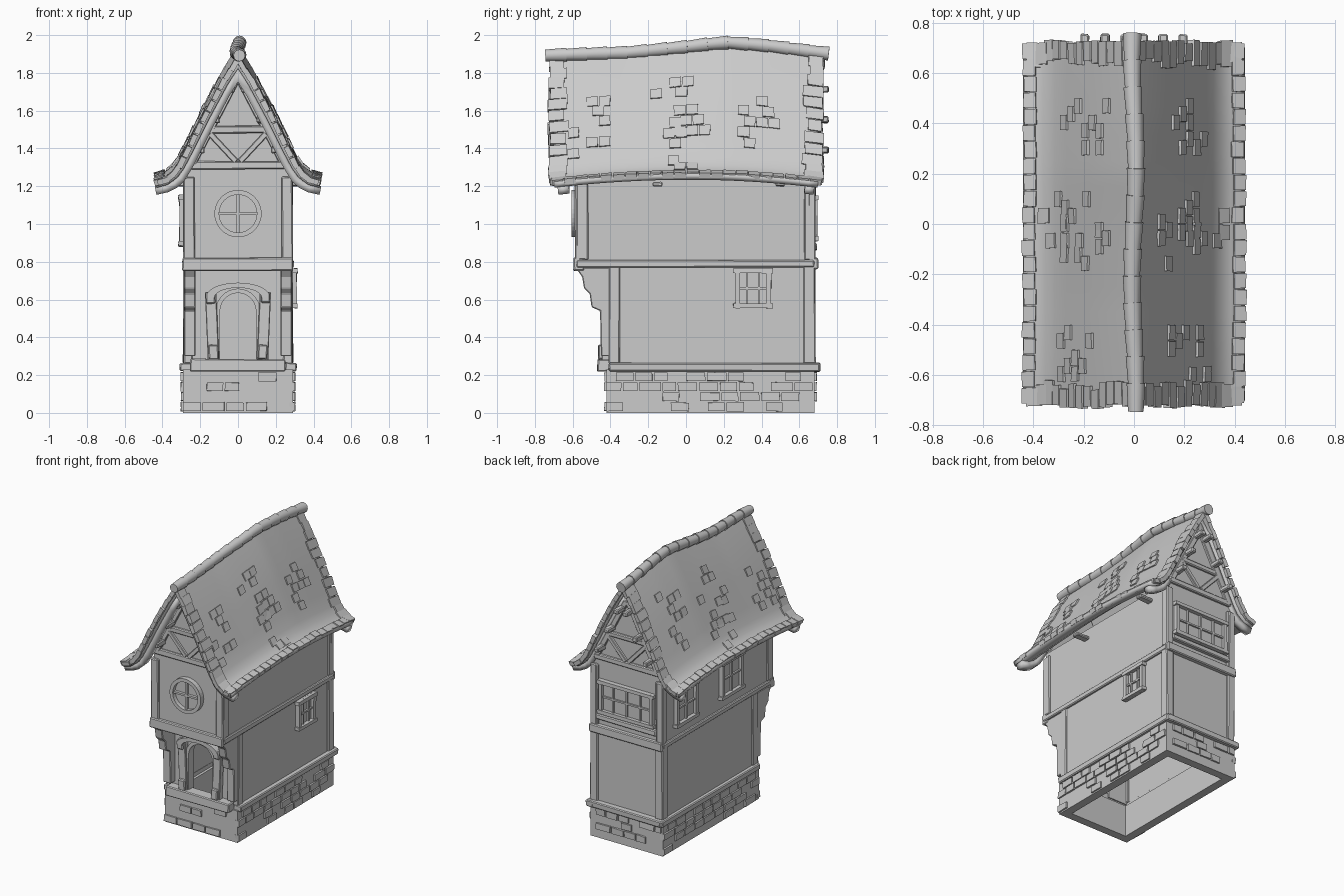
import bpy, bmesh, math, random
from mathutils import Vector, Matrix

random.seed(4)
cube = bpy.data.objects.get("Cube")
if cube:
    bpy.data.objects.remove(cube, do_unlink=True)

GREY = (0.6, 0.6, 0.6, 1)
mat = bpy.data.materials.new("plain_grey")
mat.use_nodes = True
mat.diffuse_color = GREY
mat.node_tree.nodes["Principled BSDF"].inputs["Base Color"].default_value = GREY


# --- helpers ---
def finish(name, bm, bevel=0.0, smooth=False):
    bmesh.ops.recalc_face_normals(bm, faces=bm.faces)
    mesh = bpy.data.meshes.new(name)
    bm.to_mesh(mesh)
    bm.free()
    mesh.materials.append(mat)
    ob = bpy.data.objects.new(name, mesh)
    bpy.context.collection.objects.link(ob)
    if bevel:
        mod = ob.modifiers.new("worn_edges", 'BEVEL')
        mod.width = bevel
        mod.segments = 1
    if smooth:
        bpy.ops.object.select_all(action='DESELECT')
        ob.select_set(True)
        bpy.context.view_layer.objects.active = ob
        bpy.ops.object.shade_smooth_by_angle(angle=math.radians(35))
    return ob


def add_box(bm, lo, hi, M=Matrix(), wobble=0.0):
    lo, hi = Vector(lo), Vector(hi)
    local = Matrix.Translation((lo + hi) / 2) @ Matrix.Diagonal((*(hi - lo), 1))
    for v in bmesh.ops.create_cube(bm, size=1, matrix=M @ local)['verts']:
        v.co += Vector([random.uniform(-wobble, wobble) for _ in range(3)])


def box(name, lo, hi, bevel=0.0, wobble=0.0):
    bm = bmesh.new()
    add_box(bm, lo, hi, wobble=wobble)
    return finish(name, bm, bevel)


def beam(name, lo, hi):
    return box(name, lo, hi, 0.006, 0.003)


def bar(name, p, q, y, width, depth):
    """Slanted timber between two (x, z) points."""
    p, q = Vector((p[0], y, p[1])), Vector((q[0], y, q[1]))
    M = Matrix.Translation((p + q) / 2) @ (q - p).to_track_quat('X', 'Y').to_matrix().to_4x4()
    half = (q - p).length / 2
    bm = bmesh.new()
    add_box(bm, (-half, -depth / 2, -width / 2), (half, depth / 2, width / 2), M)
    return finish(name, bm, 0.004)


def prism(name, pts, axis, a, b, bevel=0.0):
    """Extrude an outline: (x, z) along y or (y, z) along x."""
    def place(p, d):
        return (p[0], d, p[1]) if axis == 'y' else (d, p[0], p[1])
    bm = bmesh.new()
    face = bm.faces.new([bm.verts.new(place(p, a)) for p in pts])
    ext = bmesh.ops.extrude_face_region(bm, geom=[face])['geom']
    shift = Vector(place((0, 0), b - a))
    bmesh.ops.translate(bm, vec=shift, verts=[v for v in ext if isinstance(v, bmesh.types.BMVert)])
    return finish(name, bm, bevel)


def arc(r, z, n=14, squash=1.0):
    return [(-r * math.cos(math.pi * i / n), z + squash * r * math.sin(math.pi * i / n)) for i in range(n + 1)]


def interp(table, v):
    for (a, fa), (b, fb) in zip(table, table[1:]):
        if v <= b:
            return fa + (fb - fa) * (v - a) / (b - a)
    return table[-1][1]


# --- stone base, open underneath ---
for s, side in ((-1, "right"), (1, "left")):
    box(side + "_base_wall", (s * 0.26 - 0.03, -0.42, 0), (s * 0.26 + 0.03, 0.68, 0.23))
    beam(side + "_sill", (s * 0.28 - 0.03, -0.41, 0.22), (s * 0.28 + 0.03, 0.71, 0.265))
for y, end in ((-0.39, "front"), (0.65, "back")):
    box(end + "_base_wall", (-0.28, y - 0.03, 0), (0.28, y + 0.03, 0.23))
beam("front_step", (-0.255, -0.47, 0.22), (0.25, -0.38, 0.285))
beam("back_sill", (-0.29, 0.64, 0.22), (0.29, 0.71, 0.265))

# Raised bricks on all four faces
bm = bmesh.new()
faces = ((0, -0.42, 0, 0.58), (math.pi, 0.68, 0, 0.58), (math.pi / 2, -0.29, 0.13, 1.1), (-math.pi / 2, -0.29, 0.13, 1.1))
for angle, off, mid, length in faces:
    out = -abs(off)
    M = Matrix.Translation((0, mid, 0)) @ Matrix.Rotation(angle, 4, 'Z')
    for row in range(4):
        u = -length / 2 + (row % 2) * 0.05
        while u < length / 2 - 0.05:
            w = min(random.uniform(0.08, 0.13), length / 2 - u)
            if random.random() < 0.55:
                z = 0.01 + row * 0.053
                add_box(bm, (u, out - 0.012, z), (u + w - 0.01, out + 0.02, z + 0.045), M, 0.002)
            u += w
finish("base_bricks", bm)

# --- lower storey ---
for s, side in ((-1, "right"), (1, "left")):
    box(side + "_lower_wall", (s * 0.265 - 0.015, -0.39, 0.25), (s * 0.265 + 0.015, 0.67, 0.8))
    beam(side + "_front_post", (s * 0.265 - 0.025, -0.41, 0.26), (s * 0.265 + 0.025, -0.35, 0.78))
    beam(side + "_back_post", (s * 0.26 - 0.03, 0.62, 0.26), (s * 0.26 + 0.03, 0.685, 0.78))
    beam(side + "_floor_beam", (s * 0.27 - 0.025, -0.58, 0.77), (s * 0.27 + 0.025, 0.68, 0.81))
    corbel = [(-0.38, 0.3), (-0.45, 0.3), (-0.455, 0.54), (-0.50, 0.56), (-0.51, 0.63),
              (-0.54, 0.66), (-0.55, 0.72), (-0.585, 0.77), (-0.38, 0.77)]
    prism(side + "_corbel", corbel, 'x', s * 0.225, s * 0.285, 0.005)
box("back_lower_wall", (-0.27, 0.64, 0.25), (0.27, 0.67, 0.8))
beam("back_floor_beam", (-0.29, 0.65, 0.76), (0.29, 0.70, 0.82))
beam("front_floor_beam", (-0.295, -0.595, 0.75), (0.29, -0.54, 0.82))
box("overhang_floor", (-0.27, -0.56, 0.77), (0.27, -0.36, 0.8))

# Front wall with an open arched doorway
doorway = [(-0.095, 0.25)] + arc(0.095, 0.54) + [(0.095, 0.25)]
prism("front_lower_wall", [(-0.27, 0.25)] + doorway + [(0.27, 0.25), (0.27, 0.78), (-0.27, 0.78)], 'y', -0.40, -0.37)
rim = [(-0.118, 0.28)] + arc(0.118, 0.54) + [(0.118, 0.28)]
inner = [(0.095, 0.28)] + arc(0.095, 0.54)[::-1] + [(-0.095, 0.28)]
prism("door_frame", rim + inner, 'y', -0.43, -0.37)
prism("door_hood", arc(0.165, 0.62, squash=0.42) + arc(0.125, 0.61, squash=0.42)[::-1], 'y', -0.47, -0.39)
for s, side in ((-1, "right"), (1, "left")):
    bar(side + "_door_post", (s * 0.13, 0.28), (s * 0.145, 0.64), -0.425, 0.04, 0.06)
    beam(side + "_door_capital", (s * 0.145 - 0.025, -0.465, 0.58), (s * 0.145 + 0.025, -0.39, 0.64))
    beam(side + "_door_foot", (s * 0.13 - 0.025, -0.465, 0.285), (s * 0.13 + 0.025, -0.39, 0.36))

# --- upper storey and gables ---
gable = [(-0.275, 0.79), (0.275, 0.79), (0.275, 1.27), (0.17, 1.50), (0, 1.82), (-0.17, 1.50), (-0.275, 1.27)]
for y, end, d in ((-0.57, "front", -1), (0.665, "back", 1)):
    prism(end + "_gable_wall", gable, 'y', y, y - d * 0.03)
    lo, hi = y - 0.018, y + 0.018
    beam(end + "_tie_beam", (-0.26, lo, 1.29), (0.26, hi, 1.33))
    beam(end + "_collar_beam", (-0.16, lo, 1.48), (0.16, hi, 1.52))
    for s, side in ((-1, "right"), (1, "left")):
        beam(f"{end}_{side}_upper_post", (s * 0.26 - 0.03, lo, 0.81), (s * 0.26 + 0.03, hi, 1.25))
        bar(f"{end}_{side}_brace", (s * 0.15, 1.48), (s * 0.01, 1.33), y, 0.036, 0.03)
        bar(f"{end}_{side}_gable_rafter", (s * 0.25, 1.30), (s * 0.005, 1.77), y, 0.035, 0.036)
        for x, z in ((0.035, 1.71), (0.115, 1.55), (0.195, 1.39)):
            beam(f"{end}_{side}_purlin_end", (s * x - 0.018, min(y, y + d * 0.09), z - 0.015),
                 (s * x + 0.018, max(y, y + d * 0.09), z + 0.02))
for s, side in ((-1, "right"), (1, "left")):
    box(side + "_upper_wall", (s * 0.265 - 0.015, -0.56, 0.79), (s * 0.265 + 0.015, 0.66, 1.28))
    for y in (-0.55, 0.655):
        beam(side + "_upper_corner_post", (s * 0.265 - 0.025, y - 0.03, 0.81), (s * 0.265 + 0.025, y + 0.03, 1.25))
    for y in (-0.15, 0.5):
        beam(side + "_eave_stub", (s * 0.32 - 0.06, y - 0.025, 1.20), (s * 0.32 + 0.06, y + 0.025, 1.225))


# --- windows ---
def window(name, loc, angle, w, h, cols, rows):
    M = Matrix.Translation(loc) @ Matrix.Rotation(angle, 4, 'Z')
    bm = bmesh.new()
    x, z, f = w / 2, h / 2, 0.025
    add_box(bm, (-x, -0.008, -z), (x, 0.002, z), M)
    for s in (-1, 1):
        add_box(bm, (s * (x - f / 2) - f / 2, -0.03, -z), (s * (x - f / 2) + f / 2, 0, z), M, 0.002)
        add_box(bm, (-x - 0.01, -0.036, s * (z - f / 2) - f / 2), (x + 0.01, 0, s * (z - f / 2) + f / 2), M, 0.002)
    for i in range(1, cols):
        u = -x + w * i / cols
        add_box(bm, (u - 0.006, -0.02, -z), (u + 0.006, 0, z), M)
    for i in range(1, rows):
        v = -z + h * i / rows
        add_box(bm, (-x, -0.02, v - 0.006), (x, 0, v + 0.006), M)
    finish(name, bm)


window("lower_side_window", (0.28, 0.355, 0.66), math.pi / 2, 0.19, 0.21, 3, 2)
window("upper_side_window_back", (-0.28, 0.42, 1.01), -math.pi / 2, 0.24, 0.26, 2, 2)
window("upper_side_window_front", (-0.28, -0.1, 1.02), -math.pi / 2, 0.24, 0.27, 2, 2)
window("back_window", (0, 0.665, 1.03), math.pi, 0.43, 0.24, 4, 2)
beam("back_window_rail", (-0.24, 0.655, 0.86), (0.24, 0.695, 0.90))

ring = prism("round_window_ring", arc(0.125, 1.055, 16) + [(-x, 2.11 - z) for x, z in arc(0.125, 1.055, 16)[1:-1]],
             'y', -0.605, -0.565)
hole = prism("round_window_cutter", [(x * 0.8, 1.055 + (z - 1.055) * 0.8) for x, z in arc(0.125, 1.055, 16)] +
             [(-x * 0.8, 1.055 - (z - 1.055) * 0.8) for x, z in arc(0.125, 1.055, 16)[1:-1]], 'y', -0.65, -0.575)
hole.hide_render = True
hole.hide_set(True)
cut = ring.modifiers.new("opening", 'BOOLEAN')
cut.operation = 'DIFFERENCE'
cut.object = hole
box("round_window_upright", (-0.007, -0.595, 0.955), (0.007, -0.57, 1.155))
box("round_window_crossbar", (-0.1, -0.595, 1.048), (0.1, -0.57, 1.062))

# --- swept, sagging roof ---
SLOPE = [(0, 1.88), (0.08, 1.755), (0.18, 1.57), (0.27, 1.39), (0.315, 1.305), (0.345, 1.265), (0.385, 1.235), (0.44, 1.22)]
RIDGE = [(-0.75, 0), (-0.3, 0.015), (0, 0.045), (0.2, 0.07), (0.4, 0.055), (0.75, 0.01)]


def height(x, y):
    k = abs(x) / 0.44
    return interp(SLOPE, abs(x)) + interp(RIDGE, y) * (1 - k) + 0.045 * (1 - (y / 0.72) ** 2) * k


def slope_frame(s, x, y):
    """Matrix with x down the slope, y along the ridge, z out of the roof."""
    e = 0.01
    down = Vector((s * 2 * e, 0, height(x + e, y) - height(x - e, y))).normalized()
    along = Vector((0, 2 * e, height(x, y + e) - height(x, y - e))).normalized()
    out = down.cross(along).normalized()
    if out.z < 0:
        out = -out
    M = Matrix((down, along, out)).transposed().to_4x4()
    M.translation = (s * x, y, height(x, y))
    return M


def roof_layer(name, y0, y1, drop, thick, ny):
    xs = [-x for x, _ in SLOPE[:0:-1]] + [x for x, _ in SLOPE]
    bm = bmesh.new()
    rows = []
    for j in range(ny + 1):
        y = y0 + (y1 - y0) * j / ny
        rows.append([])
        for x in xs:
            a = min(max(abs(x), 0.01), 0.43)
            n = slope_frame(1, a, y).col[2]
            rows[-1].append(bm.verts.new((x, y, height(x, y) - drop / n[2])))
    for r, q in zip(rows, rows[1:]):
        for i in range(len(xs) - 1):
            bm.faces.new((r[i], r[i + 1], q[i + 1], q[i]))
    ob = finish(name, bm, smooth=True)
    if ob.data.polygons[0].normal.z < 0:
        ob.data.flip_normals()
    mod = ob.modifiers.new("thickness", 'SOLIDIFY')
    mod.thickness = thick
    mod.offset = -1
    mod.use_even_offset = True


roof_layer("roof", -0.70, 0.70, 0, 0.032, 28)
roof_layer("front_barge_rafter", -0.68, -0.62, 0.03, 0.04, 1)
roof_layer("back_barge_rafter", 0.63, 0.68, 0.03, 0.04, 1)

# Shingles along the gable edges, along the eaves and in loose patches
bm = bmesh.new()


def shingle(s, x, y, length, width):
    add_box(bm, (-length / 2, -width / 2, -0.02), (length / 2, width / 2, 0.009),
            slope_frame(s, x, y) @ Matrix.Rotation(math.radians(2), 4, 'Y'), 0.002)


for s in (-1, 1):
    for end in (-1, 1):
        for i in range(13):
            w = random.uniform(0.07, 0.11)
            shingle(s, 0.025 + i * 0.031, end * (random.uniform(0.715, 0.735) - w / 2), 0.06, w)
    for i in range(22):
        shingle(s, 0.41 + random.uniform(0, 0.01), -0.68 + i * 0.065, 0.05, 0.06)
    for cy, cx in ((-0.09, 0.19), (0.37, 0.19), (-0.53, 0.23), (0.0, 0.27)):
        for i in range(10):
            row = random.randint(-3, 3)
            shingle(s, cx + row * 0.028, cy + random.randint(-1, 1) * 0.066 + (row % 2) * 0.033, 0.055, 0.06)
finish("shingles", bm)

# Overlapping ridge caps
bm = bmesh.new()
COUNT = 14
for i in range(COUNT):
    a, b = [-0.745 + 1.495 * k / COUNT for k in (i, i + 1)]
    p, q = [Vector((0.008 * math.sin(7 * y), y, height(0, y) + 0.012)) for y in (a, b + 0.006)]
    M = Matrix.Translation((p + q) / 2) @ (q - p).to_track_quat('Z', 'Y').to_matrix().to_4x4()
    bmesh.ops.create_cone(bm, cap_ends=True, segments=12, radius1=0.031, radius2=0.037, depth=(q - p).length, matrix=M)
finish("ridge_caps", bm, smooth=True)
